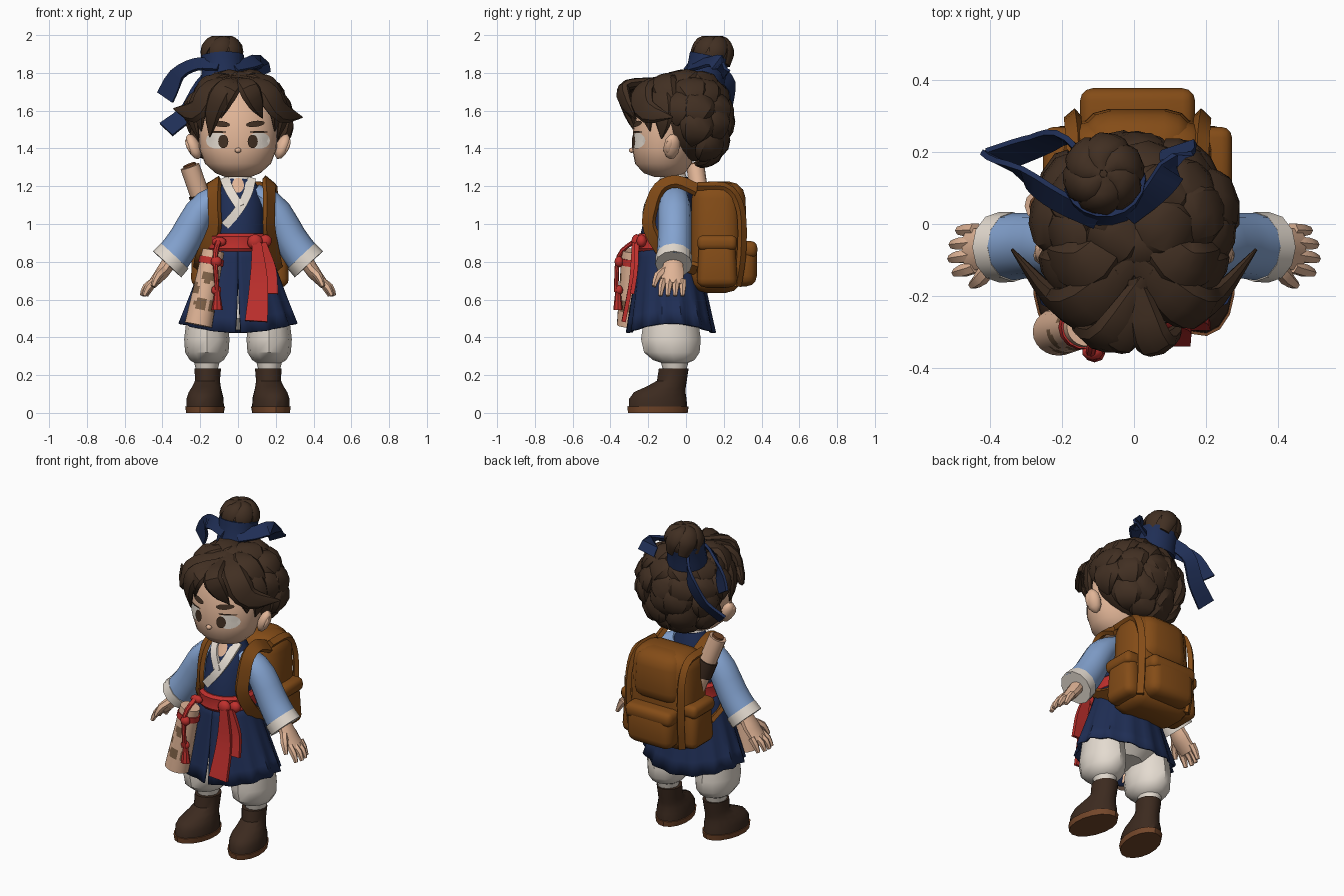
import bpy, bmesh, math, random
from math import sin, cos, pi, radians, sqrt
from mathutils import Vector

random.seed(4)
if "Cube" in bpy.data.objects:
    bpy.data.objects.remove(bpy.data.objects["Cube"], do_unlink=True)


def material(name, code):
    srgb = [int(code[i:i + 2], 16) / 255 for i in (0, 2, 4)]
    col = [c / 12.92 if c < .04 else ((c + .055) / 1.055) ** 2.4 for c in srgb] + [1]
    m = bpy.data.materials.new(name)
    m.use_nodes = True
    m.diffuse_color = col
    bsdf = m.node_tree.nodes["Principled BSDF"]
    bsdf.inputs["Base Color"].default_value = col
    bsdf.inputs["Roughness"].default_value = .8
    return m


hair = material("dark brown hair", "412f22")
boot = material("boot leather", "3c2a1f")
skin = material("skin", "e0b496")
navy = material("navy cloth", "1f2e55")
sky = material("light blue cloth", "84a3d0")
cream = material("cream cloth", "e4dbd0")
leather = material("tan leather", "844c17")
red = material("red cloth", "c0302d")
sole = material("sole brown", "74472a")
ink = material("map ink", "806248")


def finish(name, bm, mat, angle=35):
    me = bpy.data.meshes.new(name)
    bmesh.ops.recalc_face_normals(bm, faces=bm.faces)
    for f in bm.faces:
        f.smooth = True
    bm.to_mesh(me)
    bm.free()
    me.set_sharp_from_angle(angle=radians(angle))
    me.materials.append(mat)
    ob = bpy.data.objects.new(name, me)
    bpy.context.collection.objects.link(ob)
    return ob


def bridge(name, mat, rings, closed=True, angle=35):
    """Surface through rings of points, capped when closed."""
    bm = bmesh.new()
    rows = [[bm.verts.new(p) for p in r] for r in rings]
    n = len(rows[0])
    for a, b in zip(rows, rows[1:]):
        for i in range(n if closed else n - 1):
            j = (i + 1) % n
            bm.faces.new((a[i], a[j], b[j], b[i]))
    if closed:
        bm.faces.new(rows[0])
        bm.faces.new(rows[-1])
    return finish(name, bm, mat, angle)


def loft(name, mat, rings, n=14, cx=0, angle=35):
    """Stack of horizontal ellipses: (z, cy, rx, ry)."""
    return bridge(name, mat, [[(cx + rx * cos(2 * pi * i / n), cy + ry * sin(2 * pi * i / n), z)
                               for i in range(n)] for z, cy, rx, ry in rings], angle=angle)


def sample(seq, u):
    x = u * (len(seq) - 1)
    i = min(int(x), len(seq) - 2)
    return seq[i] + (seq[i + 1] - seq[i]) * (x - i)


def curve_point(pts, u):
    x = u * (len(pts) - 1)
    i = min(int(x), len(pts) - 2)
    t = x - i
    b, c = pts[i], pts[i + 1]
    a = pts[i - 1] if i else b * 2 - c
    d = pts[i + 2] if i + 2 < len(pts) else c * 2 - b
    return .5 * (2 * b + (c - a) * t + (2 * a - 5 * b + 4 * c - d) * t * t + (3 * b - a - 3 * c + d) * t ** 3)


def sweep(name, mat, pts, w, t, up=None, centre=None, n=8, steps=8, angle=35):
    """Tapered tube; w lies across the path, t along the up direction. n = 4 gives a strap."""
    pts = [Vector(p) for p in pts]
    rings = []
    off, grow = (pi / 4, sqrt(2)) if n == 4 else (0, 1)
    for k in range(steps + 1):
        u = k / steps
        p = curve_point(pts, u)
        d = (curve_point(pts, min(u + .02, 1)) - curve_point(pts, max(u - .02, 0))).normalized()
        hint = p - Vector(centre) if centre else Vector(up or (0, 1, 0))
        h = (hint - d * hint.dot(d)).normalized()
        v = d.cross(h)
        rings.append([p + grow * (v * sample(w, u) * cos(off + 2 * pi * i / n)
                                  + h * sample(t, u) * sin(off + 2 * pi * i / n)) for i in range(n)])
    return bridge(name, mat, rings, angle=angle)


def blob(name, mat, loc, size, rot=(0, 0, 0), detail=2):
    bm = bmesh.new()
    bmesh.ops.create_icosphere(bm, subdivisions=detail, radius=1)
    bmesh.ops.scale(bm, vec=size, verts=bm.verts)
    ob = finish(name, bm, mat)
    ob.location, ob.rotation_euler = loc, rot


def soft_box(name, loc, size, bevel, top=1):
    bm = bmesh.new()
    bmesh.ops.create_cube(bm, size=1)
    bmesh.ops.scale(bm, vec=size, verts=bm.verts)
    for v in bm.verts:
        if v.co.z > 0:
            v.co.x *= top
            v.co.y *= top
    bmesh.ops.bevel(bm, geom=bm.edges[:], offset=bevel, segments=3, profile=.5, affect='EDGES')
    finish(name, bm, leather).location = loc


def front_y(rings, x, z):
    for a, b in zip(rings, rings[1:]):
        if a[0] <= z <= b[0]:
            k = (z - a[0]) / (b[0] - a[0])
            _, cy, rx, ry = [p + (q - p) * k for p, q in zip(a, b)]
            return cy - ry * sqrt(max(0, 1 - (x / rx) ** 2))


def plate(name, mat, rings, cx, cz, rx, rz, lift, tilt=0):
    """Thin oval hugging the front of a loft."""
    out = []
    for k in (.05, .5, 1):
        ring = []
        for i in range(14):
            a, b = k * rx * cos(i * pi / 7), k * rz * sin(i * pi / 7)
            x, z = cx + a * cos(tilt) - b * sin(tilt), cz + a * sin(tilt) + b * cos(tilt)
            ring.append((x, front_y(rings, x, z) - lift, z))
        out.append(ring)
    bridge(name, mat, out)


# Head and face
FACE = [(1.25, -.1, .07, .07), (1.27, -.115, .12, .11), (1.32, -.12, .175, .15), (1.4, -.115, .205, .17),
        (1.5, -.11, .21, .17), (1.6, -.09, .2, .165), (1.72, -.07, .14, .12)]
loft("head", skin, FACE, 28, angle=50)
loft("neck", skin, [(1.15, -.06, .06, .06), (1.3, -.06, .06, .06)])
blob("nose", skin, (0, -.287, 1.39), (.018, .016, .014))
for s in (-1, 1):
    blob("ear", skin, (s * .235, -.075, 1.41), (.035, .045, .072), (0, s * .4, s * .3))
    blob("ear_hollow", skin, (s * .258, -.085, 1.41), (.014, .026, .045), (0, s * .4, s * .3))
    plate("eye_white", cream, FACE, s * .112, 1.442, .058, .044, .005)
    plate("iris", hair, FACE, s * .078, 1.437, .027, .036, .009)
    plate("eyelid", hair, FACE, s * .11, 1.487, .05, .005, .009)
    plate("eyebrow", hair, FACE, s * .092, 1.53, .05, .016, .008, s * .12)

# Hair: cap, overlapping rows of locks, then fringe
HEAD = Vector((0, .02, 1.55))


def on_cap(az, lat, k=1):
    return HEAD + Vector((.25 * sin(az) * cos(lat), -.19 * cos(az) * cos(lat), .233 * sin(lat))) * k


blob("hair_cap", hair, HEAD, (.245, .185, .222), detail=3)
for lat, count, gap in ((66, 6, 0), (42, 9, 50), (18, 11, 72), (-6, 11, 95), (-30, 9, 102), (-54, 7, 105)):
    shift = random.random()
    for i in range(count):
        az = 360 * (i + shift + random.uniform(-.15, .15)) / count % 360
        if min(az, 360 - az) < gap:
            continue
        az = radians(az)
        turn = random.uniform(-.3, .3)
        high = lat + random.uniform(-5, 5)
        pts = [on_cap(az + turn * k, radians(high + d), g)
               for k, d, g in ((-1, 26, .95), (0, 6, 1.03), (.6, -12, 1.05), (1, -28, 1.02))]
        sweep("hair_lock", hair, pts, (.04, .085, .092, .065, .01), (.015, .036, .041, .034, .01),
              centre=HEAD, n=8, steps=6)


def fringe(pts, w):
    sweep("fringe_lock", hair, pts, [w * k for k in (.4, .9, 1, .75, .05)],
          [w * k for k in (.3, .5, .5, .35, .05)], centre=(0, -.02, 1.55), steps=10)


for s, tip in ((-1, 1.61), (1, 1.565)):
    fringe([(0, -.1, 1.77), (s * .14, -.225, 1.71), (s * .22, -.21, 1.6), (s * .34, -.07, tip)], .078)
    fringe([(s * .05, -.08, 1.76), (s * .19, -.13, 1.69), (s * .235, -.12, 1.57), (s * .21, -.13, 1.45)], .065)
    fringe([(s * .04, -.13, 1.77), (s * .15, -.23, 1.69), (s * .2, -.21, 1.59), (s * .195, -.19, 1.49)], .055)
    fringe([(s * .02, 0, 1.76), (s * .12, -.11, 1.76), (s * .2, -.11, 1.7), (s * .25, -.06, 1.56)], .075)
fringe([(.03, -.15, 1.76), (-.07, -.31, 1.72), (-.13, -.3, 1.6), (-.15, -.25, 1.46)], .062)
fringe([(.02, -.15, 1.76), (-.03, -.32, 1.72), (-.075, -.32, 1.64), (-.09, -.29, 1.56)], .05)
fringe([(0, -.15, 1.76), (.05, -.32, 1.73), (.09, -.32, 1.65), (.13, -.27, 1.56)], .06)

# Topknot and its ribbon
BUN = Vector((-.085, .14, 1.9))
blob("topknot", hair, BUN, (.103, .103, .095))
for i in range(6):
    a = i * pi / 3
    pts = [BUN + Vector((r * cos(a + k), r * sin(a + k), z))
           for r, k, z in ((.09, 0, -.06), (.097, .3, .02), (.065, .7, .075), (.01, 1.1, .09))]
    sweep("topknot_twist", hair, pts, (.03, .05, .04, .015), (.012, .018, .016, .006), centre=BUN)
sweep("ribbon_band", navy, [(-.075, .095, 1.755), (-.08, .112, 1.83), (-.082, .125, 1.89)],
      (.118, .112, .114), (.112, .106, .108), n=18, steps=4)
for pts in ([(-.02, .02, 1.83), (.06, .09, 1.85), (.11, .16, 1.86), (.125, .215, 1.79)],
            [(-.1, .01, 1.84), (-.22, .07, 1.845), (-.32, .14, 1.79), (-.385, .18, 1.67)],
            [(-.13, .17, 1.82), (-.2, .24, 1.72), (-.27, .22, 1.59), (-.38, .18, 1.5)]):
    sweep("ribbon_tail", navy, pts, (.032, .04, .046, .052), (.008, .008, .008), up=(0, -1, .75), n=4, steps=10)

# Torso, collar and pleated skirt
TORSO = [(.85, -.1, .15, .15), (.95, -.1, .14, .14), (1.1, -.08, .14, .125), (1.18, -.07, .12, .1),
         (1.25, -.06, .07, .07)]
loft("vest", navy, TORSO, 20)
plate("neckline", skin, TORSO, 0, 1.205, .032, .04, .004)
loft("collar", cream, [(1.22, -.064, .08, .078), (1.262, -.066, .068, .066)])
for line in ([(-.07, 1.24), (-.045, 1.18), (.01, 1.09)], [(.07, 1.24), (.05, 1.16), (0, 1.07), (-.07, .99)]):
    sweep("lapel", cream, [(x, front_y(TORSO, x, z) - .006, z) for x, z in line], (.025, .023), (.009, .009), n=4)
rows = []
for k in range(7):
    t = k / 6
    row = []
    for i in range(57):
        slit = .05 * t * t
        a = -pi / 2 + slit + (2 * pi - 2 * slit) * i / 56
        r = 1 + .04 * t * (1, .3, -1, -.3)[i % 4]
        row.append(((.155 + .155 * t) * r * cos(a), -.095 + .015 * t + (.15 + .08 * t) * r * sin(a),
                    .9 - t * (.475 - .05 * cos(a) ** 2)))
    rows.append(row)
skirt = bridge("skirt", navy, rows, closed=False)
skirt.modifiers.new("cloth", 'SOLIDIFY').thickness = .012

# Sash with knot and tails
loft("sash", red, [(.855, -.097, .16, .158), (.87, -.097, .17, .168), (.9, -.097, .163, .163),
                   (.935, -.097, .167, .166), (.95, -.097, .15, .15)], 20, angle=25)
blob("sash_knot", red, (.09, -.262, .905), (.042, .028, .042))
blob("sash_loop", red, (.145, -.235, .91), (.035, .028, .035))
sweep("sash_tail_long", red, [(.1, -.275, .9), (.11, -.29, .7), (.097, -.33, .485)],
      (.025, .048, .06), (.011, .011), n=4)
sweep("sash_tail_short", red, [(.13, -.26, .9), (.165, -.265, .76), (.165, -.285, .63)],
      (.02, .037, .048), (.011, .011), n=4)

# Rolled map on the hip, with blotches, cord and tassel
chart = sweep("rolled_map", skin, [(-.13, -.285, .86), (-.21, -.3, .465)], (.058, .073), (.055, .066), n=24, steps=20)
chart.data.materials.append(ink)
BLOTCHES = [Vector(p) for p in ((-.16, -.34, .72), (-.2, -.36, .58), (-.24, -.33, .66), (-.13, -.33, .56), (-.2, -.24, .75))]
for f in chart.data.polygons:
    if len(f.vertices) == 4 and any((f.center - b).length < .034 for b in BLOTCHES):
        f.material_index = 1
sweep("map_cord", red, [(-.138, -.285, .82), (-.145, -.287, .785)], (.066, .067), (.063, .063), n=14, steps=2)
sweep("hanging_cord", red, [(-.1, -.26, .92), (-.12, -.355, .83), (-.11, -.37, .64)], (.016, .012), (.012, .012))
for z, r in ((.8, .03), (.65, .027)):
    blob("cord_knot", red, (-.115, -.355, z), (r, r * .8, r))
loft("tassel", red, [(.545, -.36, .03, .025), (.64, -.36, .015, .015)], 8, cx=-.11)
blob("cord_bow", red, (-.1, -.265, .905), (.04, .022, .026))

loft("trouser_seat", cream, [(.44, -.08, .1, .1), (.5, -.08, .2, .16), (.7, -.09, .17, .14)])
for s in (-1, 1):
    # Sleeve, cuff and hand
    sweep("sleeve", sky, [(s * .08, -.065, 1.17), (s * .19, -.06, 1.08), (s * .285, -.06, .91), (s * .365, -.065, .795)],
          (.05, .08, .09, .097), (.07, .088, .09, .095), n=12)
    sweep("cuff", cream, [(s * .335, -.064, .83), (s * .375, -.065, .787)], (.099, .102), (.097, .098), n=12, steps=2)
    sweep("palm", skin, [(s * .35, -.065, .82), (s * .4, -.07, .745), (s * .46, -.07, .675)],
          (.04, .036, .024), (.045, .062, .06), n=10)
    for i in range(4):
        y = -.118 + .034 * i
        reach = (0, .012, .008, -.01)[i]
        sweep("finger", skin, [(s * .44, y, .7), (s * (.475 + reach), y * 1.1, .665), (s * (.497 + reach), y * 1.15, .62)],
              (.021, .02, .012), (.02, .019, .012), n=6, steps=4)
    sweep("thumb", skin, [(s * .39, -.1, .76), (s * .425, -.15, .725), (s * .45, -.17, .67)],
          (.024, .022, .012), (.024, .022, .012), n=6, steps=4)
    # Trousers and boots
    loft("trouser_leg", cream, [(.2, -.06, .05, .055), (.265, -.06, .067, .072), (.28, -.065, .09, .11),
                                (.32, -.075, .115, .147), (.39, -.08, .12, .158), (.52, -.08, .105, .14)],
         12, cx=s * .165)
    upper = loft("boot", boot, [(.03, -.085, .098, .157), (.075, -.085, .097, .154), (.11, -.075, .087, .138),
                                (.14, -.04, .075, .105), (.17, -.01, .067, .08), (.235, 0, .071, .08)], 16)
    under = loft("boot_sole", sole, [(0, -.085, .098, .16), (.033, -.085, .104, .165)], 16)
    for part in (upper, under):
        part.location = (s * .16, -.065, 0)
        part.rotation_euler.z = s * .17
    # Pack straps, side pockets and bands
    x = .02 + s * .145
    sweep("shoulder_strap", leather, [(x, .06, 1.18), (x, -.05, 1.225), (x, -.14, 1.19), (x, -.185, 1.08),
          (x, -.19, .97), (s * .19, -.09, .82), (s * .2, .06, .76)], (.036, .036), (.013, .013),
          centre=(0, -.07, 1.03), n=4, steps=18)
    soft_box("side_pocket", (.01 + s * .2, .165, .8), (.12, .22, .27), .045, .85)
    soft_box("side_pocket_flap", (.01 + s * .2, .165, .9), (.125, .21, .08), .03)
    sweep("pack_band", leather, [(.01 + s * .17, .06, 1.2), (.01 + s * .175, .22, 1.19), (.01 + s * .18, .29, 1.07),
          (.01 + s * .18, .295, .85), (.01 + s * .17, .27, .67)], (.02, .02), (.014, .014),
          centre=(0, .1, .93), n=4, steps=14)

# Backpack
soft_box("pack_body", (.01, .16, .93), (.43, .28, .59), .09, .92)
soft_box("pack_flap", (.01, .19, 1.07), (.34, .265, .31), .085, .92)
soft_box("front_pocket", (.01, .3, .785), (.31, .15, .23), .055)
soft_box("front_pocket_flap", (.01, .295, .865), (.32, .165, .09), .035)

# Scroll tucked in the pack
sweep("pack_scroll", skin, [(-.13, .1, .95), (-.255, .05, 1.305)], (.052, .052), (.048, .048), n=12, steps=2)
sweep("scroll_holder", boot, [(-.17, .084, 1.065), (-.203, .071, 1.16)], (.06, .06), (.055, .055), n=12, steps=2)
sweep("scroll_core", sole, [(-.254, .051, 1.303), (-.259, .049, 1.316)], (.035, .035), (.033, .033), n=12, steps=2)
